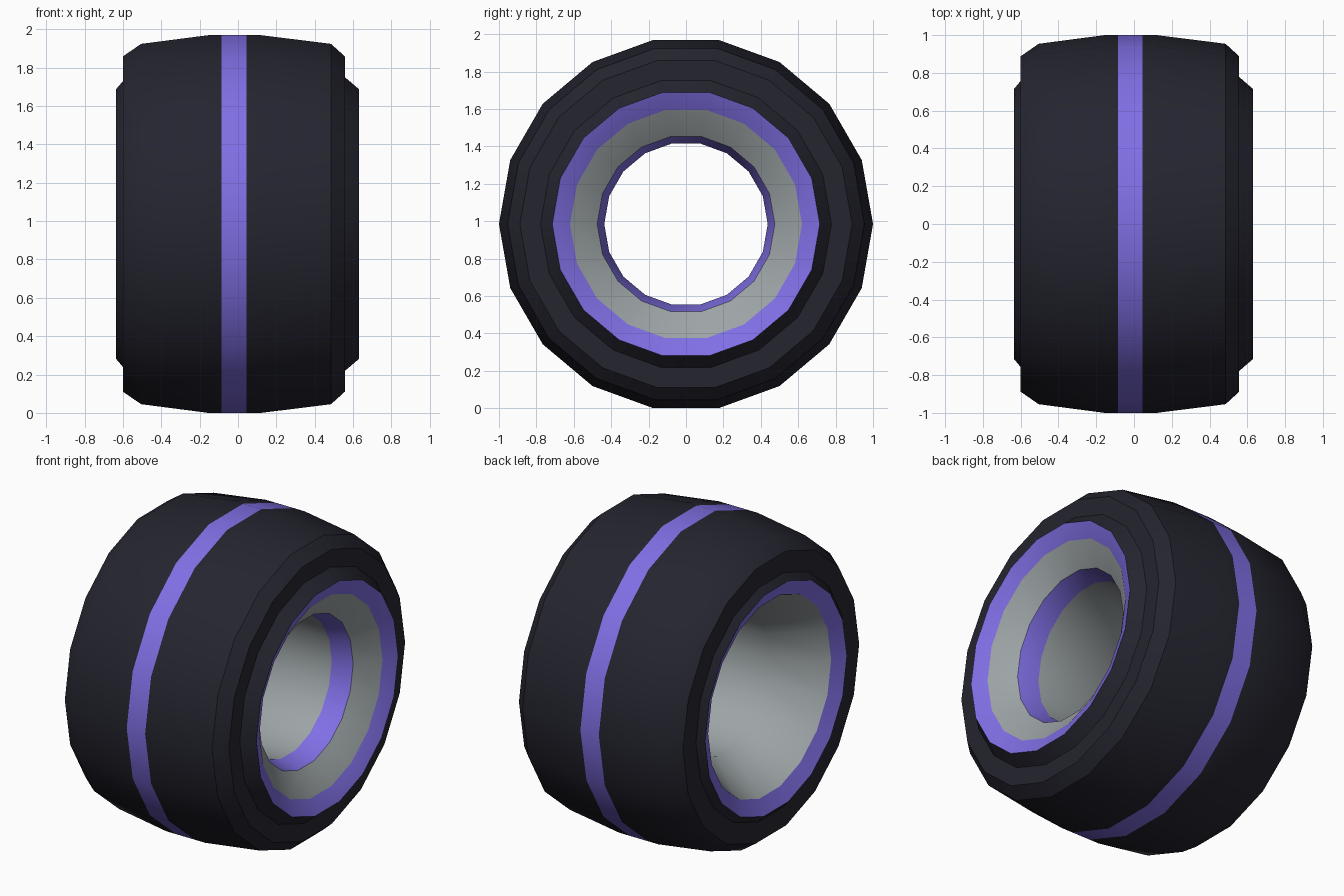
import bpy
import bmesh
import math

SIDES = 18
AXLE_Z = math.cos(math.pi / SIDES)  # flat bottom facet rests on the ground

cube = bpy.data.objects.get("Cube")
if cube:
    bpy.data.objects.remove(cube, do_unlink=True)


def make_material(name, rgb):
    mat = bpy.data.materials.new(name)
    mat.use_nodes = True
    colour = (*rgb, 1)
    mat.diffuse_color = colour
    mat.node_tree.nodes["Principled BSDF"].inputs["Base Color"].default_value = colour
    return mat


rubber = make_material("dark rubber", (0.018, 0.018, 0.029))
purple = make_material("purple paint", (0.214, 0.159, 0.78))
metal = make_material("grey metal", (0.335, 0.37, 0.38))


def revolve(name, profile, materials, pick):
    """Spin (x, radius) points about the axle; pick gives each band's material."""
    bm = bmesh.new()
    rings = []
    for x, r in profile:
        angles = [math.tau * k / SIDES for k in range(SIDES)]
        rings.append([bm.verts.new((x, r * math.cos(a), r * math.sin(a)))
                      for a in angles])
    for i, (a, b) in enumerate(zip(rings, rings[1:])):
        for k in range(SIDES):
            n = (k + 1) % SIDES
            face = bm.faces.new((a[k], a[n], b[n], b[k]))
            face.material_index = pick(i)
    mesh = bpy.data.meshes.new(name)
    bm.to_mesh(mesh)
    bm.free()
    for mat in materials:
        mesh.materials.append(mat)
    obj = bpy.data.objects.new(name, mesh)
    obj.location.z = AXLE_Z
    bpy.context.collection.objects.link(obj)
    bpy.ops.object.select_all(action='DESELECT')
    obj.select_set(True)
    bpy.context.view_layer.objects.active = obj
    bpy.ops.object.shade_smooth_by_angle(angle=math.radians(30))
    return obj


# Tyre: sidewall bead, shoulder, tread with centre stripe, shoulder, bead
tyre_profile = [
    (-0.635, 0.715), (-0.6, 0.757), (-0.6, 0.888), (-0.505, 0.954),
    (-0.155, 1), (-0.085, 1), (0.045, 1), (0.12, 1),
    (0.485, 0.954), (0.557, 0.888), (0.557, 0.778), (0.63, 0.715),
]
STRIPE_BAND = 5
revolve("tyre", tyre_profile, [rubber, purple], lambda i: int(i == STRIPE_BAND))

# Rim: painted lip, dish, painted step, barrel, deep cone, painted lip
rim_profile = [
    (0.63, 0.715), (0.585, 0.62), (0.48, 0.475), (0.355, 0.437),
    (-0.28, 0.442), (-0.59, 0.62), (-0.635, 0.715),
]
PAINTED_BANDS = {0, 2, 5}
revolve("rim", rim_profile, [metal, purple], lambda i: int(i in PAINTED_BANDS))
